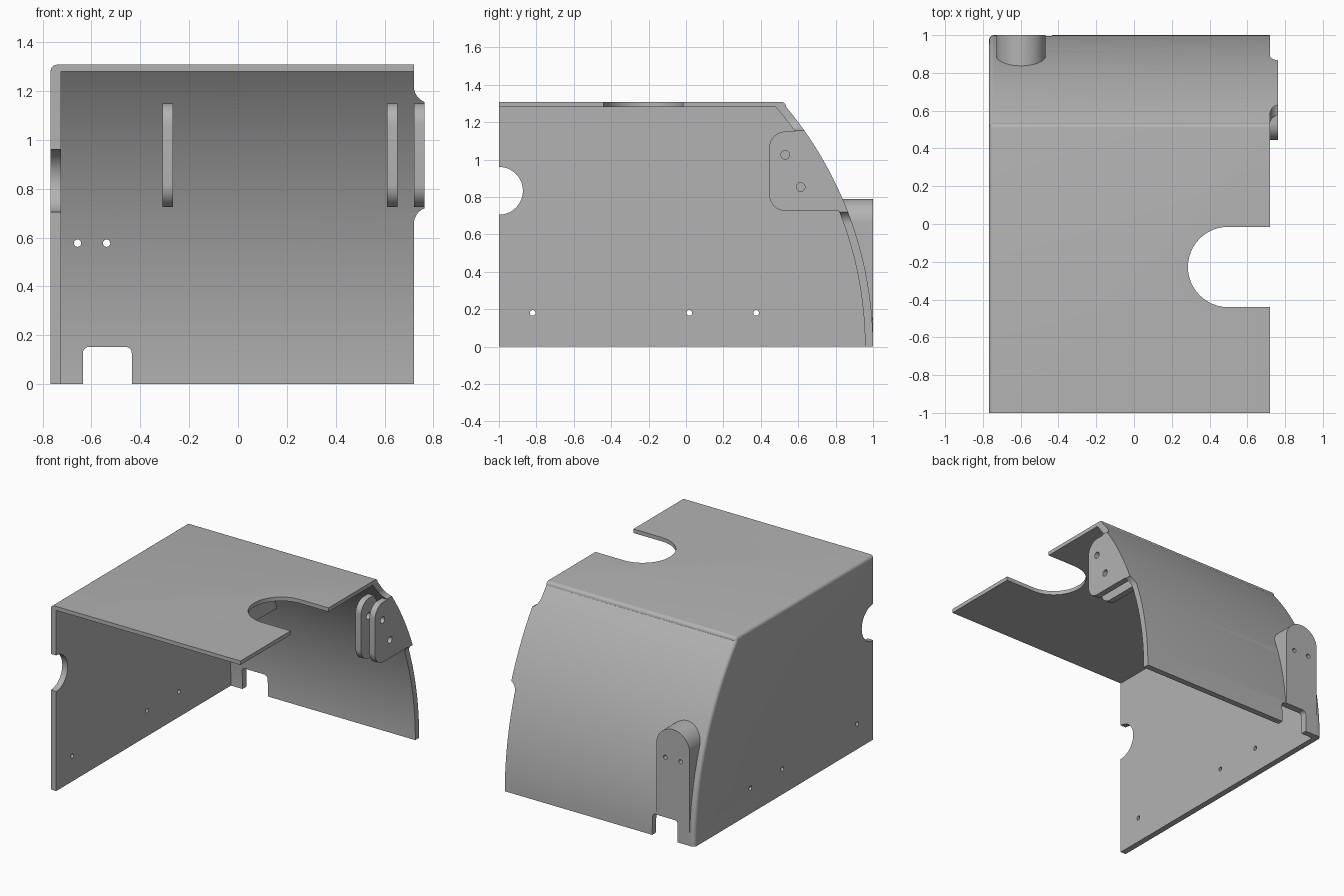
import bpy, bmesh
from math import sin, cos, pi, sqrt, asin

if "Cube" in bpy.data.objects:
    bpy.data.objects.remove(bpy.data.objects["Cube"])

grey = bpy.data.materials.new("plain grey")
grey.use_nodes = True
COLOUR = (0.45, 0.45, 0.45, 1)
grey.diffuse_color = COLOUR
grey.node_tree.nodes["Principled BSDF"].inputs["Base Color"].default_value = COLOUR

R, WALL, TOP, UNDER = 2.0, 0.043, 1.308, 1.28   # curved panel radius, thicknesses
LEFT, RIGHT, TAB = -0.767, 0.72, 0.763          # x of wall, open edge, bracket tab


def loft(name, rings):
    """Closed solid through rings that have equal point counts."""
    bm = bmesh.new()
    loops = [[bm.verts.new(p) for p in ring] for ring in rings]
    n = len(loops[0])
    bm.faces.new(loops[0])
    bm.faces.new(loops[-1])
    for a, b in zip(loops, loops[1:]):
        for i in range(n):
            j = (i + 1) % n
            bm.faces.new((a[i], a[j], b[j], b[i]))
    bmesh.ops.recalc_face_normals(bm, faces=bm.faces)
    mesh = bpy.data.meshes.new(name)
    bm.to_mesh(mesh)
    bm.free()
    mesh.materials.append(grey)
    obj = bpy.data.objects.new(name, mesh)
    bpy.context.collection.objects.link(obj)
    return obj


def place(points, axis, at):
    i = "xyz".index(axis)
    return [(*p[:i], at, *p[i:]) for p in points]


def prism(name, points, axis, start, end):
    return loft(name, [place(points, axis, start), place(points, axis, end)])


def arc(u, v, r, a0, a1, n=12):
    """Points on an arc, angles in half turns."""
    return [(u + r * cos(pi * (a0 + (a1 - a0) * i / n)),
             v + r * sin(pi * (a0 + (a1 - a0) * i / n))) for i in range(n + 1)]


def disc(u, v, r, n=24):
    return arc(u, v, r, 0, 2, n)[:-1]


def panel_arc(r, z0, z1, n=40):
    """Curved panel line in y and z, centred on the bottom front edge."""
    return arc(-1, 0, r, asin(z0 / r) / pi, asin(z1 / r) / pi, n)


def activate(obj):
    bpy.ops.object.select_all(action="DESELECT")
    obj.select_set(True)
    bpy.context.view_layer.objects.active = obj


def cut(obj, cutters):
    activate(obj)
    for c in cutters:
        c.hide_render = True
        mod = obj.modifiers.new("cut", "BOOLEAN")
        mod.operation, mod.solver, mod.object = "DIFFERENCE", "EXACT", c
        bpy.ops.object.modifier_apply(modifier=mod.name)


# Outer shell, with its closed side rounded over
ROUND = 0.025


def outline(d):
    return ([(-1, 0)] + panel_arc(R - d, 0, 1.282)
            + arc(0.51, 1.283, max(ROUND - d, 0.002), 0, 0.5, 6) + [(-1, TOP - d)])


rings = []
for i in range(7):
    t = pi / 2 * i / 6
    rings.append(place(outline(ROUND * (1 - sin(t))), "x", LEFT + ROUND * (1 - cos(t))))
rings.append(place(outline(0), "x", TAB))
shell = loft("cover_shell", rings)

# Hollow inside, open to the front, below and one side
inside = prism("hollow_cutter", [(-1.2, -0.1)] + panel_arc(R - WALL, -0.1, UNDER)
               + [(-1.2, UNDER)], "x", -0.725, 1)

# Open edge trimmed above and below the bracket tab
upper = [(RIGHT, 2), *arc(0.79, 1.22, 0.07, 1, 1.5), (0.9, 1.15), (0.9, 2)]
lower = [(x, 1.875 - z) for x, z in upper]
trims = [prism("trim_cutter", p, "y", -1.2, 1.2) for p in (upper, lower)]

# Slot in the top, half round in the wall, notch at the bottom of the panel
slot = prism("slot_cutter", [(0.9, -0.44), (0.9, -0.015)]
             + arc(0.498, -0.2275, 0.2125, 0.5, 1.5, 24), "z", 1.2, 1.4)
half_round = prism("half_round_cutter", disc(-1, 0.833, 0.128, 48), "x", -0.9, -0.7)
notch = prism("notch_cutter", [(-0.635, -0.1), (-0.435, -0.1)]
              + arc(-0.46, 0.127, 0.025, 0, 0.5, 6)
              + arc(-0.61, 0.127, 0.025, 0.5, 1, 6), "y", 0.6, 1.2)

# Small screw holes
wall_holes = [prism("wall_hole_cutter", disc(y, 0.18, 0.015), "x", -0.9, -0.7)
              for y in (-0.82, 0.018, 0.375)]
panel_holes = [prism("panel_hole_cutter", disc(x, 0.577, 0.015), "y", 0.6, 1.2)
               for x in (-0.657, -0.538)]
bracket_holes = [prism("bracket_hole_cutter", disc(y, z, 0.023), "x", -0.6, 1)
                 for y, z in ((0.53, 1.025), (0.613, 0.853))]

cut(shell, [inside, *trims, slot, half_round, notch, *wall_holes, *panel_holes])

# Flat-backed mounting pad behind the panel
pad = prism("mounting_pad", [(-0.728, 0), (-0.468, 0)]
            + arc(-0.598, 0.66, 0.13, 0, 1, 32), "y", 0.7, 1)
cut(pad, [inside, notch, *panel_holes])

# Three matching brackets on the inside of the panel
bracket = (panel_arc(R - WALL + 0.002, 0.725, 1.15, 16)
           + arc(0.533, 1.062, 0.088, 0.5, 1) + arc(0.533, 0.813, 0.088, 1, 1.5))
brackets = []
for name, x in (("inner", -0.31), ("middle", 0.61), ("outer", RIGHT)):
    b = prism(name + "_bracket", bracket, "x", x, x + WALL)
    cut(b, bracket_holes)
    brackets.append(b)

# Clear the cutters and smooth the round surfaces
for c in [inside, *trims, slot, half_round, notch,
          *wall_holes, *panel_holes, *bracket_holes]:
    bpy.data.objects.remove(c)
for obj in [shell, pad, *brackets]:
    activate(obj)
    bpy.ops.object.shade_smooth_by_angle(angle=pi / 6)
